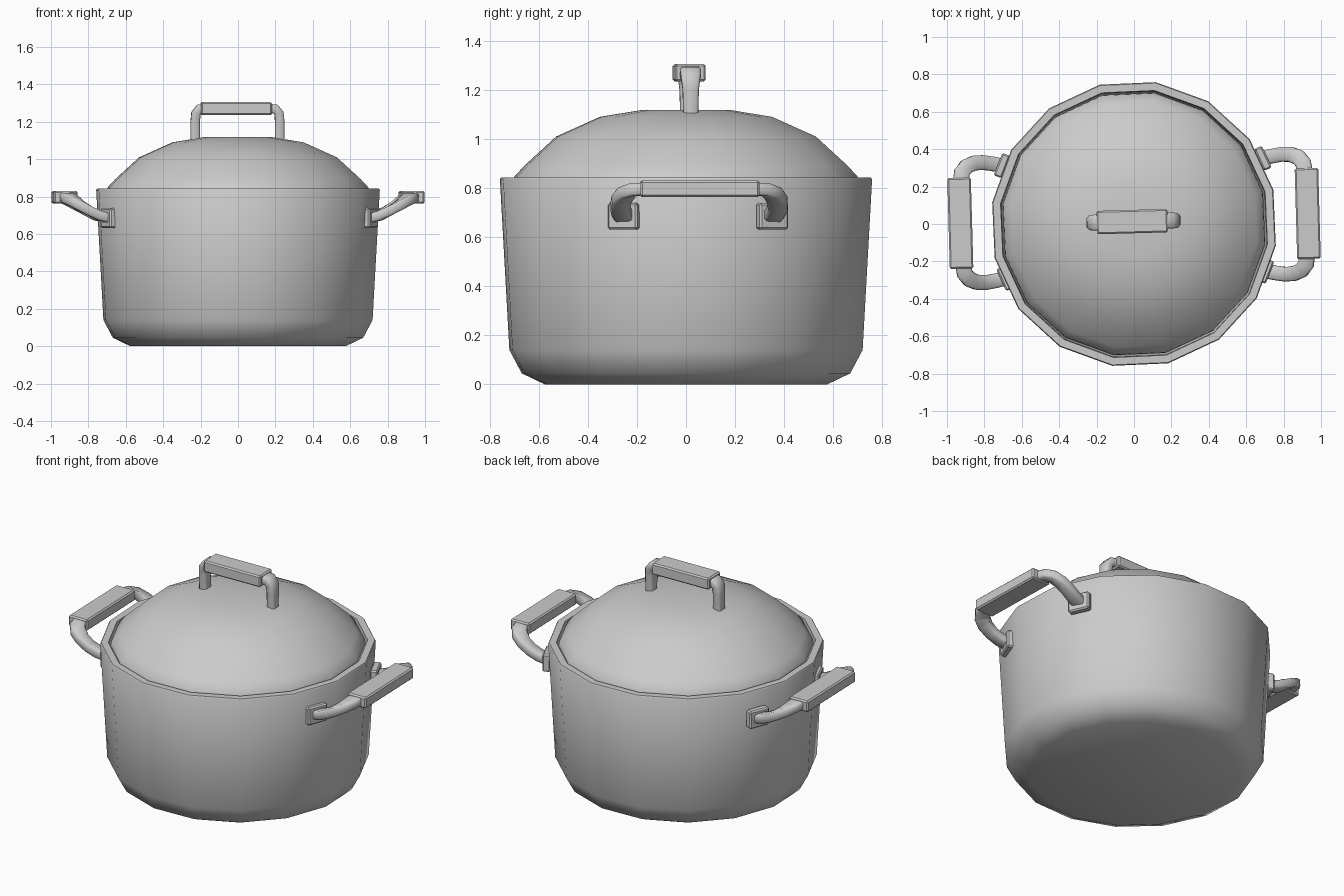
import bpy, bmesh
from math import cos, sin, pi, radians
from mathutils import Vector, Matrix

if "Cube" in bpy.data.objects:
    bpy.data.objects.remove(bpy.data.objects["Cube"])

SIDES = 16
PHASE = radians(13.8)
TURN = Matrix.Rotation(radians(1.6), 4, 'Z')
HANDLE_FRAME = Matrix.Translation((0, 0.03, 0)) @ TURN
LID_FRAME = Matrix.Translation((0, 0.013, 0)) @ TURN


def finish(name, bm, matrix=Matrix(), bevel=0.0, angle=40):
    bmesh.ops.transform(bm, matrix=matrix, verts=bm.verts)
    bmesh.ops.recalc_face_normals(bm, faces=bm.faces)
    if bevel:
        bmesh.ops.bevel(bm, geom=bm.edges[:], offset=bevel, segments=1,
                        affect='EDGES', profile=0.5)
    me = bpy.data.meshes.new(name)
    bm.to_mesh(me)
    bm.free()
    ob = bpy.data.objects.new(name, me)
    bpy.context.collection.objects.link(ob)
    bpy.ops.object.select_all(action='DESELECT')
    ob.select_set(True)
    bpy.context.view_layer.objects.active = ob
    bpy.ops.object.shade_smooth_by_angle(angle=radians(angle))
    return ob


def lathe(name, profile):
    """Revolve (radius, z) points; both ends are closed with a cap."""
    bm = bmesh.new()
    rings = [[bm.verts.new((r * cos(PHASE + 2 * pi * i / SIDES),
                            r * sin(PHASE + 2 * pi * i / SIDES), z))
              for i in range(SIDES)] for r, z in profile]
    for a, b in zip(rings, rings[1:]):
        for i in range(SIDES):
            j = (i + 1) % SIDES
            bm.faces.new((a[i], a[j], b[j], b[i]))
    bm.faces.new(rings[0])
    bm.faces.new(rings[-1])
    return finish(name, bm)


def box(name, center, size, frame, yaw=0.0, bevel=0.008):
    bm = bmesh.new()
    bmesh.ops.create_cube(bm, size=1)
    m = (frame @ Matrix.Translation(center) @ Matrix.Rotation(yaw, 4, 'Z')
         @ Matrix.Diagonal((*size, 1)))
    bmesh.ops.transform(bm, matrix=m, verts=bm.verts)
    return finish(name, bm, bevel=bevel, angle=25)


def band(name, path, widths, thick, frame, side=None):
    """Sweep a rectangular strap with clipped corners along a path."""
    pts = [Vector(p) for p in path]
    bm = bmesh.new()
    rings = []
    c = 0.009
    for k, p in enumerate(pts):
        t = (pts[min(k + 1, len(pts) - 1)] - pts[max(k - 1, 0)]).normalized()
        w = side or Vector((0, 0, 1)).cross(t).normalized()
        n = t.cross(w).normalized()
        a, b = widths[k] / 2, thick / 2
        corners = [(a, b - c), (a - c, b), (c - a, b), (-a, b - c),
                   (-a, c - b), (c - a, -b), (a - c, -b), (a, c - b)]
        rings.append([bm.verts.new(p + w * u + n * v) for u, v in corners])
    for a, b in zip(rings, rings[1:]):
        for i in range(8):
            j = (i + 1) % 8
            bm.faces.new((a[i], a[j], b[j], b[i]))
    bm.faces.new(rings[0])
    bm.faces.new(rings[-1])
    return finish(name, bm, frame, angle=50)


# Hollow pot body with a flat rim
lathe("pot_body", [(0.582, 0), (0.677, 0.045), (0.728, 0.14), (0.767, 0.835),
                   (0.762, 0.843), (0.722, 0.843), (0.718, 0.80),
                   (0.685, 0.15), (0.64, 0.07), (0.56, 0.04)])

# Domed lid shell seated inside the rim
lathe("lid", [(0.183, 1.118), (0.355, 1.09), (0.535, 1.01), (0.665, 0.892),
              (0.706, 0.848), (0.710, 0.825), (0.68, 0.825), (0.645, 0.87),
              (0.52, 0.985), (0.345, 1.063), (0.18, 1.092)])

# Lid handle: grip and two bent legs
box("lid_grip", (-0.01, 0, 1.27), (0.38, 0.125, 0.07), LID_FRAME)
for s, label in ((1, "right"), (-1, "left")):
    path = [(s * x - 0.003, 0, z) for x, z in
            ((0.225, 1.06), (0.226, 1.2), (0.222, 1.245), (0.205, 1.268), (0.16, 1.272))]
    band(f"lid_grip_leg_{label}", path, (0.058, 0.066, 0.078, 0.085, 0.085),
         0.05, LID_FRAME, Vector((0, 1, 0)))

# Side handles: grip, two swept legs and mounting plates on each side
LEG = ((0.70, 0.302, 0.685), (0.75, 0.313, 0.698), (0.80, 0.321, 0.722),
       (0.85, 0.318, 0.752), (0.889, 0.300, 0.778), (0.913, 0.27, 0.793), (0.92, 0.22, 0.797))
for sx, side in ((1, "right"), (-1, "left")):
    box(f"handle_grip_{side}", (sx * 0.929, 0, 0.797), (0.126, 0.485, 0.068), HANDLE_FRAME)
    for sy, end in ((1, "back"), (-1, "front")):
        band(f"handle_leg_{side}_{end}", [(sx * x, sy * y, z) for x, y, z in LEG],
             (0.078, 0.078, 0.078, 0.08, 0.084, 0.085, 0.085), 0.052, HANDLE_FRAME)
        box(f"handle_plate_{side}_{end}", (sx * 0.698, sy * 0.302, 0.685),
            (0.045, 0.128, 0.108), HANDLE_FRAME, sx * sy * radians(23))
